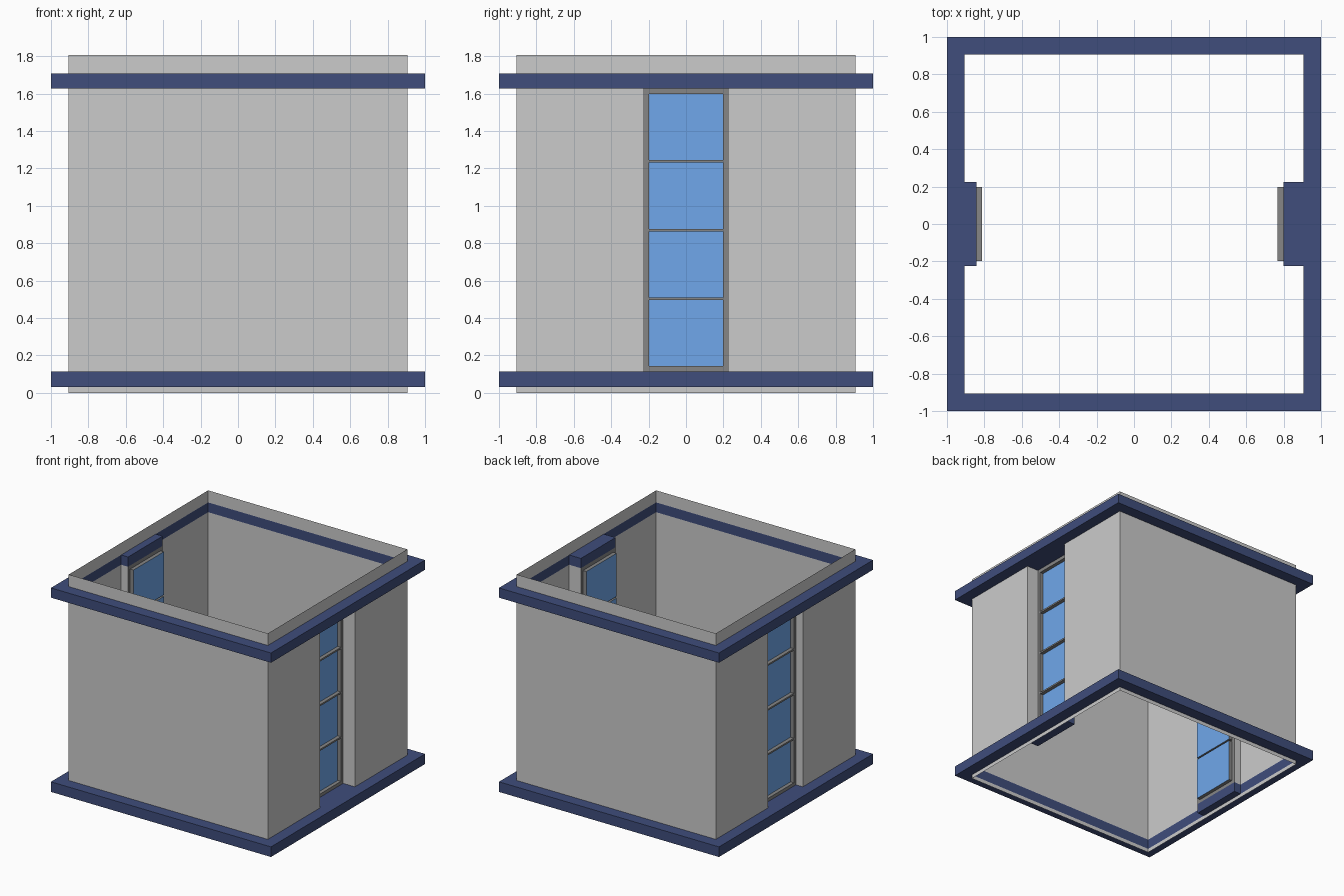
import bpy, bmesh

if "Cube" in bpy.data.objects:
    bpy.data.objects.remove(bpy.data.objects["Cube"])

W = 0.905                     # half width of the walls
J = 0.225                     # half width of the window recesses
BACK_R, BACK_L = 0.798, 0.842 # distance of each window frame from the centre
HEIGHT = 1.807
LOW = (0.032, 0.115)          # bottom and top of the lower ledge
HIGH = (1.628, 1.708)         # bottom and top of the upper ledge

SQUARE = [(W, -W), (W, W), (-W, W), (-W, -W)]
# wall plan: right wall and left wall step inward at the windows
PLAN = [(W, -W), (W, -J), (BACK_R, -J), (BACK_R, J), (W, J), (W, W),
        (-W, W), (-W, J), (-BACK_L, J), (-BACK_L, -J), (-W, -J), (-W, -W)]


def material(name, rgb):
    m = bpy.data.materials.new(name)
    m.diffuse_color = (*rgb, 1)
    m.use_nodes = True
    m.node_tree.nodes["Principled BSDF"].inputs["Base Color"].default_value = m.diffuse_color
    return m


def finish(name, bm, mat=None):
    mesh = bpy.data.meshes.new(name)
    bm.to_mesh(mesh)
    bm.free()
    ob = bpy.data.objects.new(name, mesh)
    bpy.context.collection.objects.link(ob)
    if mat:
        mesh.materials.append(mat)
    return ob


def quad(bm, pts):
    return bm.faces.new([bm.verts.new(p) for p in pts])


def strip(bm, loop, z0, z1, skip=()):
    for i, (x0, y0) in enumerate(loop):
        if i not in skip:
            x1, y1 = loop[(i + 1) % len(loop)]
            quad(bm, [(x0, y0, z0), (x1, y1, z0), (x1, y1, z1), (x0, y0, z1)])


def weld(bm):
    bmesh.ops.remove_doubles(bm, verts=bm.verts, dist=1e-4)


navy = material("navy", (0.05, 0.075, 0.2))
blue = material("window_blue", (0.16, 0.39, 0.83))
dark = material("frame_grey", (0.24, 0.24, 0.24))

# thin walls with open window recesses, plus the lip and the parapet
bm = bmesh.new()
strip(bm, PLAN, LOW[1], HIGH[0], skip=(2, 8))
weld(bm)
finish("walls", bm)
for name, z0, z1 in (("bottom_lip", 0, LOW[0]), ("parapet", HIGH[1], HEIGHT)):
    bm = bmesh.new()
    strip(bm, SQUARE, z0, z1)
    weld(bm)
    finish(name, bm)

# ledges: square outside, wall plan inside
for name, (z0, z1) in (("lower_ledge", LOW), ("upper_ledge", HIGH)):
    bm = bmesh.new()
    z = (z0 + z1) / 2
    for loop in ([(1, -1), (1, 1), (-1, 1), (-1, -1)], PLAN):
        vs = [bm.verts.new((x, y, z)) for x, y in loop]
        for i, v in enumerate(vs):
            bm.edges.new((v, vs[(i + 1) % len(vs)]))
    bmesh.ops.triangle_fill(bm, edges=bm.edges[:], use_beauty=True, normal=(0, 0, 1))
    bmesh.ops.recalc_face_normals(bm, faces=bm.faces)
    mod = finish(name, bm, navy).modifiers.new("thickness", 'SOLIDIFY')
    mod.thickness = z1 - z0
    mod.offset = 0

# windows: flat frame with four panes sunk inward
ys = [-J, -0.197, 0.197, J]
zs = [LOW[1]]
for i in range(4):
    zs += [0.142 + i * 0.3673, 0.142 + i * 0.3673 + 0.354]
zs.append(HIGH[0])
for side, s, x in (("right", 1, BACK_R), ("left", -1, BACK_L)):
    frame, glass = bmesh.new(), bmesh.new()
    xi = x - 0.03
    for j in range(3):
        for k in range(len(zs) - 1):
            c = [(ys[j], zs[k]), (ys[j + 1], zs[k]),
                 (ys[j + 1], zs[k + 1]), (ys[j], zs[k + 1])]
            if j == 1 and k % 2:
                quad(glass, [(s * xi, *p) for p in c])
                for a, b in zip(c, c[1:] + c[:1]):   # pane reveal
                    quad(frame, [(s * x, *a), (s * x, *b), (s * xi, *b), (s * xi, *a)])
            else:
                quad(frame, [(s * x, *p) for p in c])
    for part, b, mat in (("frame", frame, dark), ("panes", glass, blue)):
        weld(b)
        if s < 0:
            bmesh.ops.reverse_faces(b, faces=b.faces)
        finish(f"{side}_window_{part}", b, mat)
